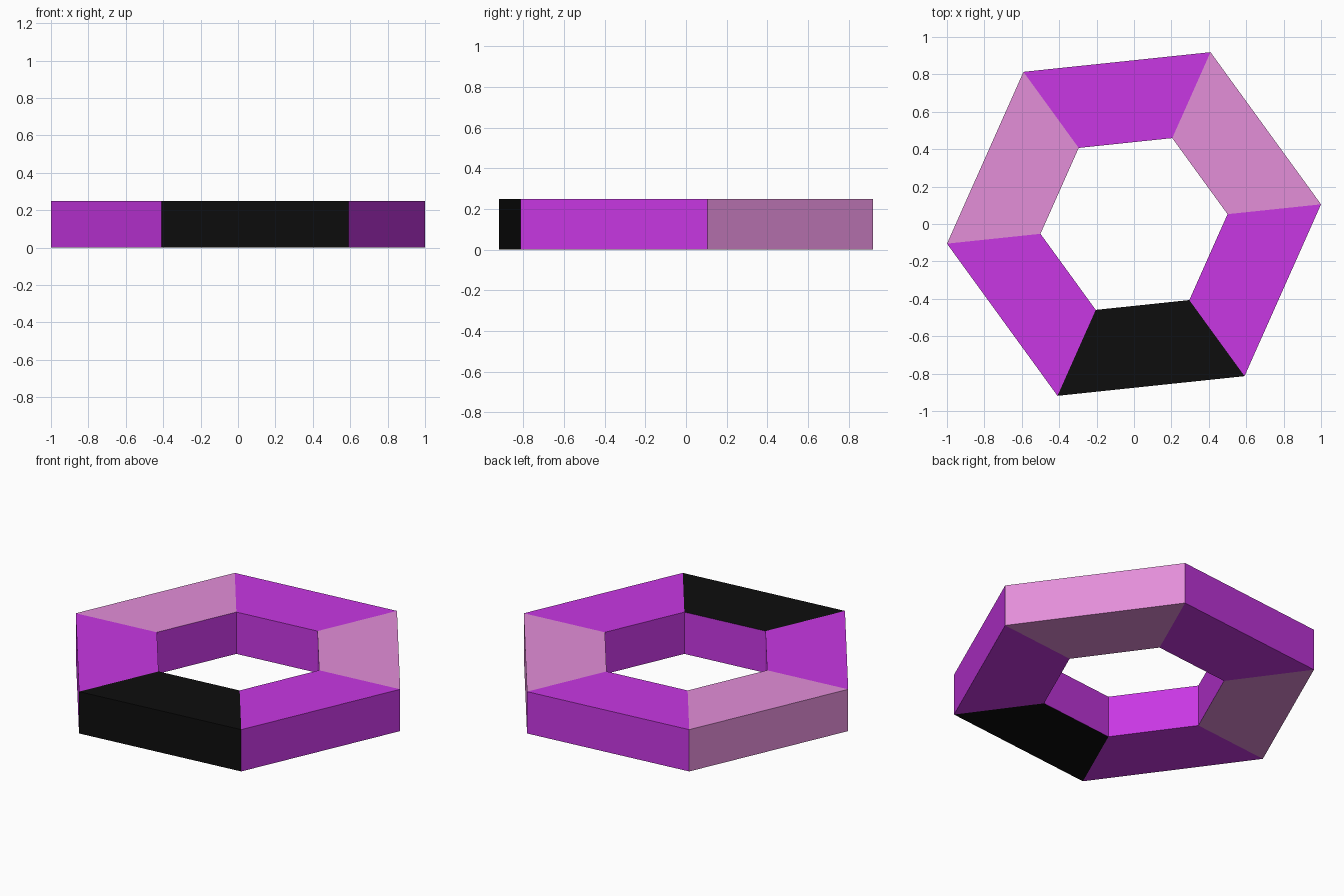
import bpy, bmesh
from math import cos, sin, radians

if "Cube" in bpy.data.objects:
    bpy.data.objects.remove(bpy.data.objects["Cube"])

TURN = 6.0                             # ring is twisted slightly about z
OUTER = 1 / cos(radians(TURN))
INNER = OUTER / 2
HEIGHT = 0.25


def linear(c):
    return c / 12.92 if c <= 0.04045 else ((c + 0.055) / 1.055) ** 2.4


def material(name, r, g, b):
    m = bpy.data.materials.new(name)
    m.diffuse_color = (linear(r / 255), linear(g / 255), linear(b / 255), 1)
    m.use_nodes = True
    m.node_tree.nodes["Principled BSDF"].inputs["Base Color"].default_value = m.diffuse_color
    return m


mesh = bpy.data.meshes.new("hexagonal_ring")
for m in (material("purple", 200, 55, 227),
          material("pink", 227, 142, 217),
          material("black", 13, 13, 13)):
    mesh.materials.append(m)

bm = bmesh.new()


def hexagon(radius, z):
    angles = [radians(TURN + 60 * i) for i in range(6)]
    return [bm.verts.new((radius * cos(a), radius * sin(a), z)) for a in angles]


# Four hexagonal loops around the rectangular cross-section
loops = [hexagon(OUTER, 0), hexagon(OUTER, HEIGHT),
         hexagon(INNER, HEIGHT), hexagon(INNER, 0)]

# Six mitred segments: outer wall, top, inner wall, bottom
segment_colours = [1, 0, 1, 0, 2, 0]
for i, colour in enumerate(segment_colours):
    j = (i + 1) % 6
    for k in range(4):
        a, b = loops[k], loops[(k + 1) % 4]
        face = bm.faces.new((a[i], a[j], b[j], b[i]))
        face.material_index = 0 if k == 2 else colour   # inner wall all purple

bmesh.ops.recalc_face_normals(bm, faces=bm.faces)
bm.to_mesh(mesh)
bm.free()

ring = bpy.data.objects.new("hexagonal_ring", mesh)
bpy.context.collection.objects.link(ring)
